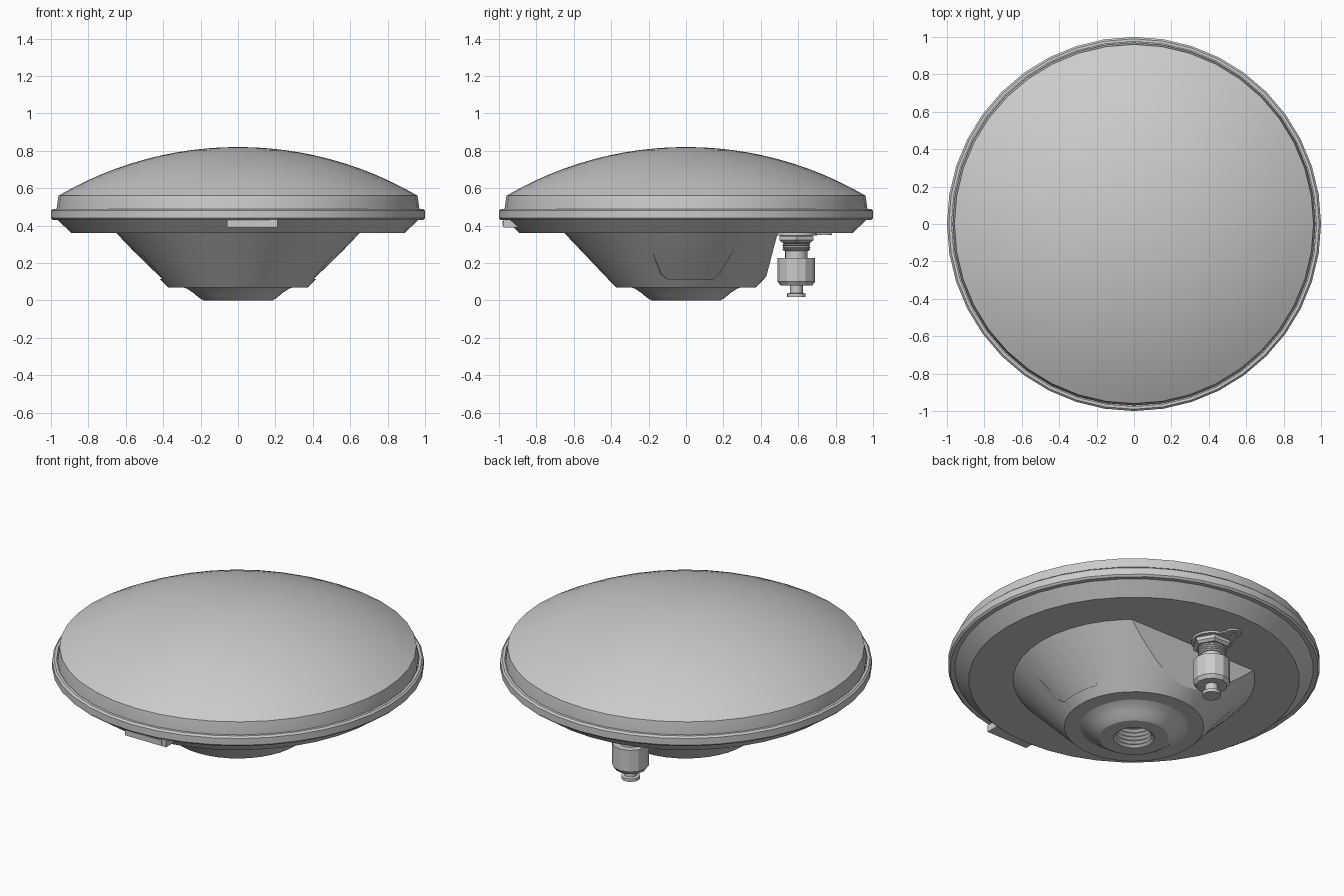
import bpy, bmesh, math

cube = bpy.data.objects.get("Cube")
if cube:
    bpy.data.objects.remove(cube, do_unlink=True)

grey = bpy.data.materials.new("light_grey")
grey.use_nodes = True
COLOUR = (0.6, 0.6, 0.6, 1)
grey.diffuse_color = COLOUR
grey.node_tree.nodes["Principled BSDF"].inputs["Base Color"].default_value = COLOUR


def add_object(name, bm):
    bmesh.ops.recalc_face_normals(bm, faces=bm.faces)
    mesh = bpy.data.meshes.new(name)
    bm.to_mesh(mesh)
    bm.free()
    mesh.materials.append(grey)
    obj = bpy.data.objects.new(name, mesh)
    bpy.context.collection.objects.link(obj)
    return obj


def activate(obj):
    bpy.ops.object.select_all(action='DESELECT')
    obj.select_set(True)
    bpy.context.view_layer.objects.active = obj


def smooth(obj, degrees=25):
    activate(obj)
    bpy.ops.object.shade_smooth_by_angle(angle=math.radians(degrees))


def lathe(profile, steps, x=0, y=0):
    """Spin a profile of (radius, z) points about a vertical axis."""
    bm = bmesh.new()
    verts = [bm.verts.new((x + r, y, z)) for r, z in profile]
    edges = [bm.edges.new(pair) for pair in zip(verts, verts[1:])]
    bmesh.ops.spin(bm, geom=verts + edges, cent=(x, y, 0), axis=(0, 0, 1),
                   angle=math.tau, steps=steps, use_merge=True)
    bmesh.ops.remove_doubles(bm, verts=bm.verts, dist=0.0005)
    return bm


def extrude_outline(points, z, height):
    """Raise a flat outline of (x, y) points into a plate."""
    bm = bmesh.new()
    face = bm.faces.new([bm.verts.new((px, py, z)) for px, py in points])
    up = bmesh.ops.extrude_face_region(bm, geom=[face])["geom"]
    bmesh.ops.translate(bm, vec=(0, 0, height),
                        verts=[v for v in up if isinstance(v, bmesh.types.BMVert)])
    return bm


SEGMENTS = 40

# Domed cover: a shallow spherical cap on a short wall
rim, rise, top = 0.96, 0.26, 0.82
ball = (rim ** 2 + rise ** 2) / (2 * rise)
arc = math.asin(rim / ball)
cap = [(ball * math.sin(arc * i / 12), top - ball + ball * math.cos(arc * i / 12))
       for i in range(13)]
smooth(add_object("dome_cover", lathe(cap + [(0.97, 0.49), (0.97, 0.46)], SEGMENTS)))

# Base tray: bevelled rim, sloping underside and flat floor
tray = [(0.96, 0.47), (0.975, 0.47), (0.975, 0.49), (0.99, 0.49), (1, 0.48),
        (1, 0.44), (0.99, 0.43), (0.965, 0.43), (0.89, 0.36), (0, 0.36)]
smooth(add_object("base_tray", lathe(tray, SEGMENTS)))

# Mounting cone with a flared nose and a threaded socket
cone = [(0, 0.37), (0.66, 0.37), (0.375, 0.07), (0.29, 0.07), (0.265, 0.058),
        (0.235, 0.038), (0.21, 0.015), (0.185, 0), (0.11, 0)]
for i in range(5):
    cone += [(0.095, 0.012 + 0.024 * i), (0.11, 0.024 + 0.024 * i)]
cone.append((0, 0.12))
bm = lathe(cone, SEGMENTS)
# Flat slanted back beside the connector
cut = bmesh.ops.bisect_plane(bm, geom=bm.verts[:] + bm.edges[:] + bm.faces[:],
                             plane_co=(0, 0.49, 0.36), plane_no=(0, 0.23, -0.06),
                             clear_outer=True)["geom_cut"]
bmesh.ops.holes_fill(bm, edges=[e for e in cut if isinstance(e, bmesh.types.BMEdge)])
mount = add_object("mounting_cone", bm)


def panel_cutter(side):
    """Curved wedge that fades out toward the top of the cone."""
    bm = bmesh.new()
    columns = []
    for i in range(13):
        t = i / 12
        corner = 0.025 if i in (0, 12) else 0
        ring = []
        for z, depth, a0, a1 in ((0.115 + corner, 0.012, -0.31, 0.42),
                                 (0.31, -0.003, -0.34, 0.48)):
            a = a0 + (a1 - a0) * t
            r = 0.375 + (z - 0.07) * 0.95
            ring.append([bm.verts.new((side * s * math.cos(a), s * math.sin(a), z))
                         for s in (r - depth, r + 0.05)])
        (bi, bo), (ti, to) = ring
        columns.append((bi, bo, to, ti))
    for a, b in zip(columns, columns[1:]):
        for k in range(4):
            n = (k + 1) % 4
            bm.faces.new((a[k], a[n], b[n], b[k]))
    bm.faces.new(columns[0])
    bm.faces.new(columns[-1])
    return add_object("panel_cutter", bm)


# Shallow recessed panel on each flank
for side in (1, -1):
    cutter = panel_cutter(side)
    mod = mount.modifiers.new("panel", 'BOOLEAN')
    mod.operation = 'DIFFERENCE'
    mod.solver = 'EXACT'
    mod.object = cutter
    activate(mount)
    bpy.ops.object.modifier_apply(modifier=mod.name)
    bpy.data.objects.remove(cutter, do_unlink=True)
smooth(mount, 15)

# Front latch tab under the rim, with a thin inner plate
for name, inset, y0, y1, z, h in (("front_tab", 0, -0.975, -0.89, 0.39, 0.042),
                                  ("front_tab_plate", 0.025, -0.98, -0.97, 0.4, 0.025)):
    l, r = -0.06 + inset, 0.21 - inset
    add_object(name, extrude_outline([(l, y0), (r, y0), (r, y1), (l, y1)], z, h))

# Cable connector at the back
CX, CY = -0.05, 0.59


def turned(name, profile, sides):
    return add_object(name, lathe(profile, sides, CX, CY))


turned("connector_nut", [(0, 0.35), (0.095, 0.35), (0.105, 0.342), (0.105, 0.322),
                         (0.09, 0.31), (0, 0.31)], 6)
thread = [(0, 0.315)]
for i in range(4):
    thread += [(0.075, 0.308 - 0.012 * i), (0.068, 0.302 - 0.012 * i)]
thread += [(0.06, 0.265), (0.06, 0.22), (0, 0.22)]
smooth(turned("connector_thread", thread, 20))
turned("connector_collar", [(0, 0.228), (0.1, 0.228), (0.1, 0.1), (0.085, 0.08),
                            (0, 0.08)], 12)
smooth(turned("connector_pin", [(0, 0.085), (0.035, 0.085), (0.035, 0.04), (0.05, 0.036),
                                (0.05, 0.018), (0, 0.018)], 16))

# Ground lug: round washer with a narrow ring-ended arm
smooth(turned("lug_washer", [(0, 0.362), (0.11, 0.362), (0.11, 0.348), (0, 0.348)], 24))
add_object("lug_arm", extrude_outline(
    [(CX - 0.09, CY + 0.06), (CX + 0.05, CY + 0.08), (CX, CY + 0.15),
     (CX - 0.06, CY + 0.15)], 0.35, 0.008))
smooth(add_object("lug_ring", lathe(
    [(0.018, 0.359), (0.045, 0.359), (0.045, 0.349), (0.018, 0.349), (0.018, 0.359)],
    16, CX - 0.03, CY + 0.145)))
